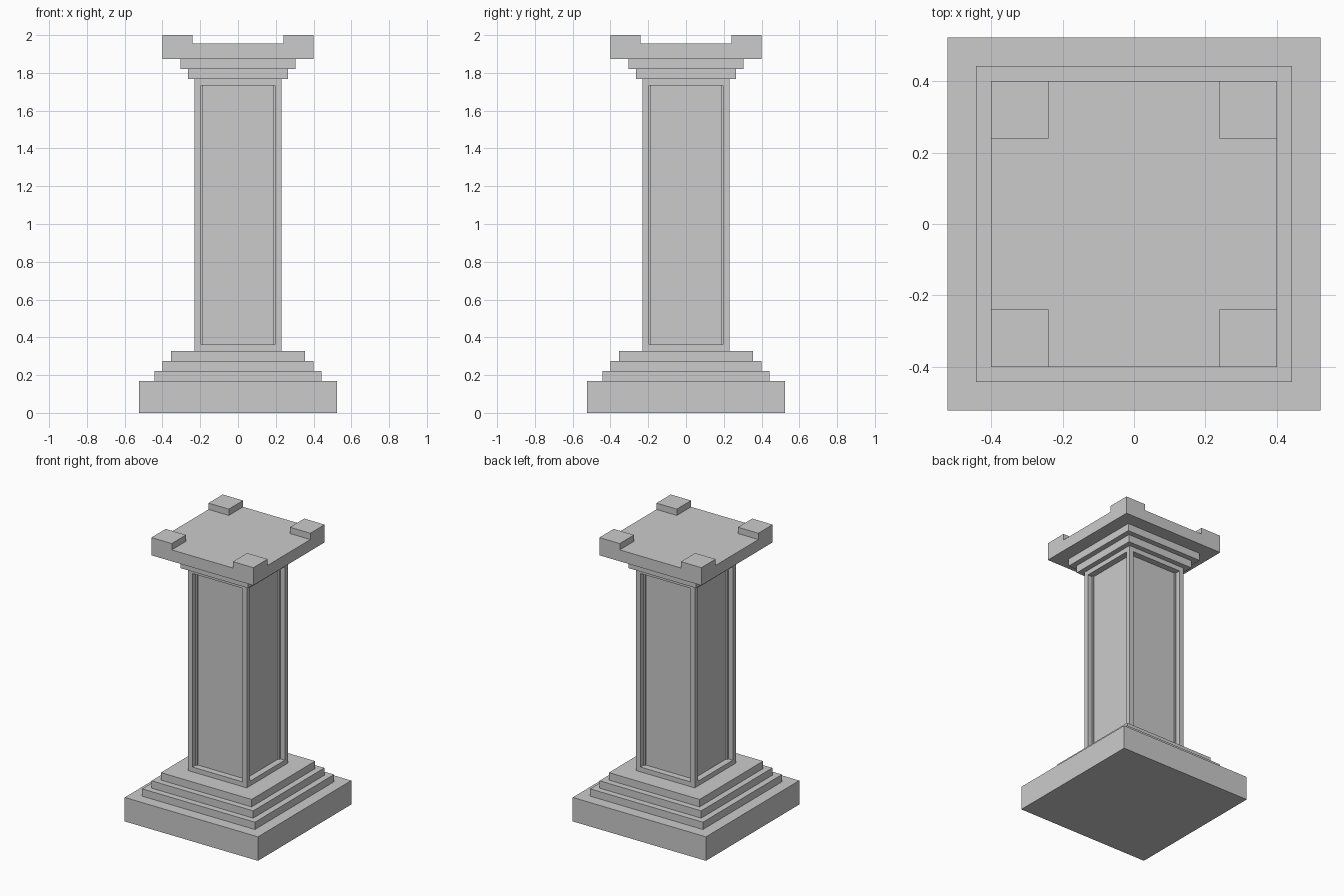
import bpy, bmesh

if "Cube" in bpy.data.objects:
    bpy.data.objects.remove(bpy.data.objects["Cube"])


def finish(name, bm):
    bmesh.ops.recalc_face_normals(bm, faces=bm.faces)
    mesh = bpy.data.meshes.new(name)
    bm.to_mesh(mesh)
    bm.free()
    obj = bpy.data.objects.new(name, mesh)
    bpy.context.collection.objects.link(obj)
    return obj


def square_ring(bm, half, z):
    return [bm.verts.new((sx * half, sy * half, z))
            for sx, sy in ((-1, -1), (1, -1), (1, 1), (-1, 1))]


def square_stack(profile, close_bottom=False):
    """Sweep a (half width, height) profile around a square plan."""
    bm = bmesh.new()
    rings = [square_ring(bm, h, z) for h, z in profile]
    if close_bottom:
        bm.faces.new(rings[0][::-1])
    for a, b in zip(rings, rings[1:]):
        for i in range(4):
            j = (i + 1) % 4
            bm.faces.new((a[i], a[j], b[j], b[i]))
    return bm


SHAFT, SHAFT_Z0, SHAFT_Z1 = 0.23, 0.327, 1.768

# Stepped base: plinth and three steps, open where the shaft joins
steps = [(0.523, 0.17), (0.443, 0.222), (0.399, 0.274), (0.356, SHAFT_Z0)]
profile, z = [], 0.0
for half, top in steps:
    profile += [(half, z), (half, top)]
    z = top
finish("stepped_base", square_stack(profile + [(SHAFT, SHAFT_Z0)], True))

# Shaft with a recessed panel in each face
bm = square_stack([(SHAFT, SHAFT_Z0), (SHAFT, SHAFT_Z1)])
bm.normal_update()
sides = bm.faces[:]
bmesh.ops.inset_individual(bm, faces=sides, thickness=0.048)
bmesh.ops.inset_individual(bm, faces=sides, thickness=0.0, depth=-0.045)
finish("panelled_shaft", bm)

# Capital top: three by three grid with raised corner blocks
bm = bmesh.new()
cuts = (-0.4, -0.24, 0.24, 0.4)
grid = [[bm.verts.new((x, y, 1.955)) for y in cuts] for x in cuts]
cells = {(i, j): bm.faces.new((grid[i][j], grid[i + 1][j],
                               grid[i + 1][j + 1], grid[i][j + 1]))
         for i in range(3) for j in range(3)}
corners = [cells[i, j] for i in (0, 2) for j in (0, 2)]
raised = bmesh.ops.extrude_discrete_faces(bm, faces=corners)["faces"]
for face in raised:
    for v in face.verts:
        v.co.z = 2.0

# Capital sides: pull the rim down through the stepped mouldings
rim, half = [e for e in bm.edges if e.is_boundary], 0.4
for new_half, new_z in ((0.4, 1.874), (0.304, 1.874), (0.304, 1.821),
                        (0.266, 1.821), (0.266, SHAFT_Z1), (SHAFT, SHAFT_Z1)):
    geom = bmesh.ops.extrude_edge_only(bm, edges=rim)["geom"]
    for v in (g for g in geom if isinstance(g, bmesh.types.BMVert)):
        v.co.x *= new_half / half
        v.co.y *= new_half / half
        v.co.z = new_z
    rim = [g for g in geom if isinstance(g, bmesh.types.BMEdge) and g.is_boundary]
    half = new_half
finish("capital", bm)
